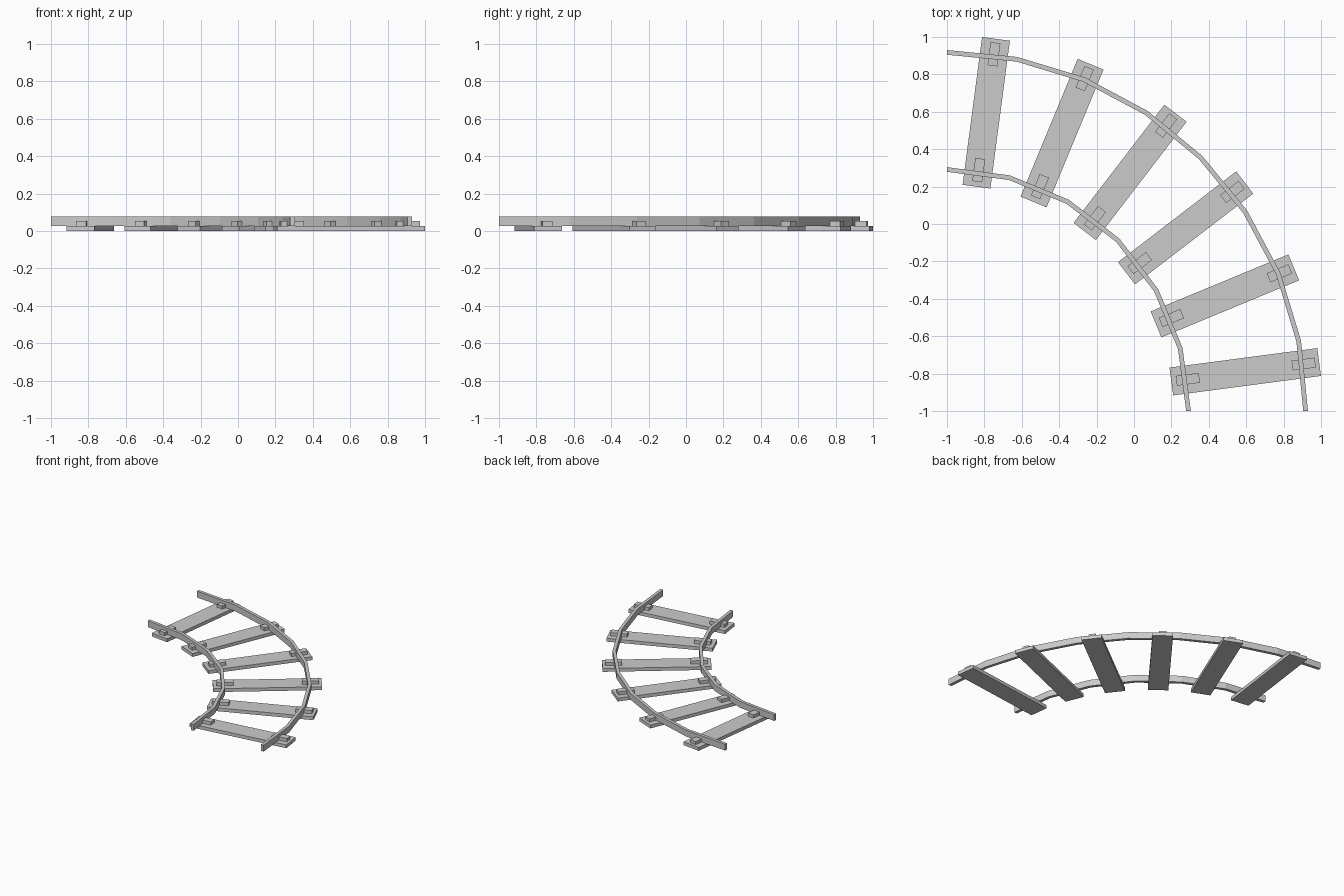
import bpy, bmesh
from math import radians, cos, sin, pi
from mathutils import Matrix

if "Cube" in bpy.data.objects:
    bpy.data.objects.remove(bpy.data.objects["Cube"])

CX, CY = -1.0, -1.0   # centre of the quarter turn


def box(name, r0, r1, width, z0, z1, angle):
    """Box lying radially between r0 and r1 at the given angle."""
    bm = bmesh.new()
    bmesh.ops.create_cube(bm, size=1)
    m = (Matrix.Translation((CX, CY, 0)) @ Matrix.Rotation(angle, 4, 'Z')
         @ Matrix.Translation(((r0 + r1) / 2, 0, (z0 + z1) / 2))
         @ Matrix.Diagonal((r1 - r0, width, z1 - z0, 1)))
    bm.transform(m)
    finish(name, bm)


def rail(name, r0, r1, z0, z1, segments):
    """Rectangular profile swept through 90 degrees in flat segments."""
    bm = bmesh.new()
    rings = []
    for i in range(segments + 1):
        a = pi / 2 * i / segments
        rings.append([bm.verts.new((CX + r * cos(a), CY + r * sin(a), z))
                      for r, z in ((r0, z0), (r1, z0), (r1, z1), (r0, z1))])
    for a, b in zip(rings, rings[1:]):
        for k in range(4):
            n = (k + 1) % 4
            bm.faces.new((a[k], a[n], b[n], b[k]))
    bm.faces.new(rings[0])
    bm.faces.new(rings[-1])
    bmesh.ops.recalc_face_normals(bm, faces=bm.faces)
    finish(name, bm)


def finish(name, bm):
    mesh = bpy.data.meshes.new(name)
    bm.to_mesh(mesh)
    bm.free()
    bpy.context.collection.objects.link(bpy.data.objects.new(name, mesh))


# Rails
rail("inner_rail", 1.279, 1.304, 0.026, 0.077, 6)
rail("outer_rail", 1.905, 1.930, 0.026, 0.077, 8)

# Sleepers with a fastening block under each rail
for i in range(6):
    a = radians(7.5 + 15 * i)
    box(f"sleeper_{i + 1}", 1.21, 2.007, 0.15, 0.0, 0.027, a)
    for side, r in (("inner", 1.299), ("outer", 1.924)):
        box(f"{side}_fastening_{i + 1}", r - 0.062, r + 0.062, 0.053, 0.026, 0.053, a)
